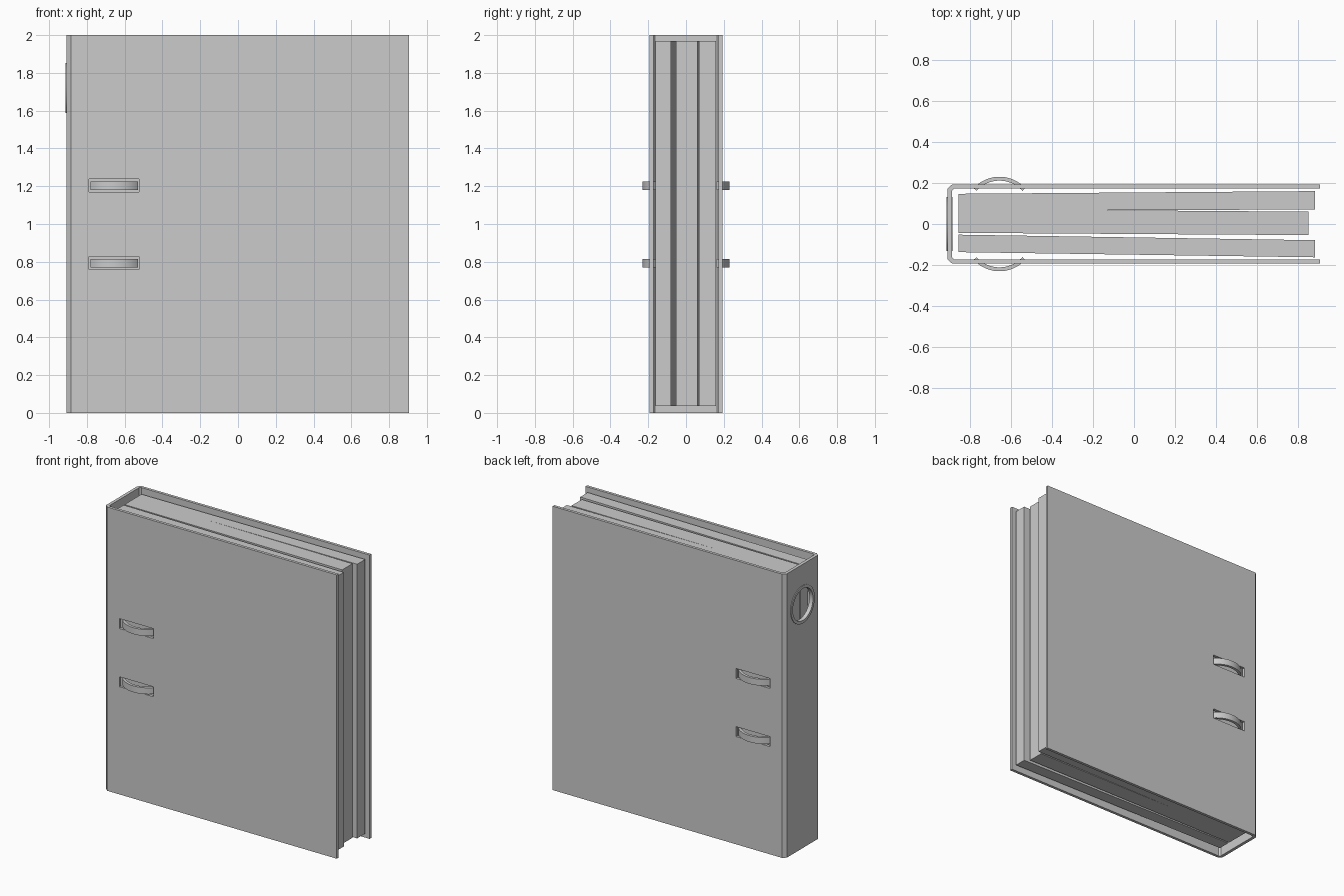
import bpy, bmesh, math

cube = bpy.data.objects.get("Cube")
if cube:
    bpy.data.objects.remove(cube, do_unlink=True)

grey = bpy.data.materials.new("light grey")
grey.use_nodes = True
COLOUR = (0.6, 0.6, 0.6, 1)
grey.diffuse_color = COLOUR
grey.node_tree.nodes["Principled BSDF"].inputs["Base Color"].default_value = COLOUR


def prism(name, outline, z0, z1):
    """Extrude a plan outline from z0 up to z1."""
    bm = bmesh.new()
    face = bm.faces.new([bm.verts.new((x, y, z0)) for x, y in outline])
    top = bmesh.ops.extrude_face_region(bm, geom=[face])["geom"]
    bmesh.ops.translate(bm, vec=(0, 0, z1 - z0),
                        verts=[v for v in top if isinstance(v, bmesh.types.BMVert)])
    bmesh.ops.recalc_face_normals(bm, faces=bm.faces)
    mesh = bpy.data.meshes.new(name)
    bm.to_mesh(mesh)
    bm.free()
    obj = bpy.data.objects.new(name, mesh)
    mesh.materials.append(grey)
    bpy.context.collection.objects.link(obj)
    return obj


def box(name, x0, x1, y0, y1, z0, z1):
    return prism(name, [(x0, y0), (x1, y0), (x1, y1), (x0, y1)], z0, z1)


def smooth(obj):
    bpy.ops.object.select_all(action="DESELECT")
    obj.select_set(True)
    bpy.context.view_layer.objects.active = obj
    bpy.ops.object.shade_smooth_by_angle(angle=math.radians(35))


def cut(target, cutter):
    cutter.hide_render = True
    mod = target.modifiers.new("cut", "BOOLEAN")
    mod.operation = "DIFFERENCE"
    mod.solver = "EXACT"
    mod.object = cutter
    bpy.context.view_layer.objects.active = target
    bpy.ops.object.modifier_apply(modifier=mod.name)
    bpy.data.objects.remove(cutter, do_unlink=True)


# Folded cover: two boards and a spine with chamfered corners
half = [(0.905, 0.193), (-0.885, 0.193), (-0.907, 0.173)]
inner = [(-0.885, 0.163), (-0.875, 0.173), (0.905, 0.173)]
outer_side = half + [(x, -y) for x, y in reversed(half)]
inner_side = [(x, -y) for x, y in reversed(inner)] + inner
cover = prism("cover", outer_side + inner_side, 0, 2)

# Slots through both boards
RING_HEIGHTS = (0.793, 1.203)
for z in RING_HEIGHTS:
    for s in (-1, 1):
        cut(cover, box("slot_cutter", -0.79, -0.525, s * 0.183 - 0.02,
                       s * 0.183 + 0.02, z - 0.034, z + 0.036))

# Finger hole through the spine
HOLE_Z, HOLE_R = 1.72, 0.115
bpy.ops.mesh.primitive_cylinder_add(vertices=48, radius=HOLE_R, depth=0.06,
                                    location=(-0.896, 0, HOLE_Z),
                                    rotation=(0, math.pi / 2, 0))
cut(cover, bpy.context.object)

# Thin rim around the finger hole
rim = bpy.data.meshes.new("finger_hole_rim")
bm = bmesh.new()
rows = []
for i in range(48):
    a = math.tau * i / 48
    rows.append([bm.verts.new((x, r * math.cos(a), HOLE_Z + r * math.sin(a)))
                 for x, r in ((-0.912, 0.112), (-0.912, 0.132), (-0.884, 0.132), (-0.884, 0.112))])
for i, row in enumerate(rows):
    after = rows[(i + 1) % len(rows)]
    for j in range(4):
        k = (j + 1) % 4
        bm.faces.new((row[j], row[k], after[k], after[j]))
bmesh.ops.recalc_face_normals(bm, faces=bm.faces)
bm.to_mesh(rim)
bm.free()
rim.materials.append(grey)
rim_obj = bpy.data.objects.new("finger_hole_rim", rim)
bpy.context.collection.objects.link(rim_obj)
smooth(rim_obj)

# Curved ring bands that bulge out through the slots
R_OUT, R_IN, TIP = 0.169, 0.15, 0.23
for z, level in zip(RING_HEIGHTS, ("lower", "upper")):
    for s, side in ((-1, "front"), (1, "back")):
        angles = [math.radians(-48 + 96 * i / 20) for i in range(21)]
        arc = [(-0.655 + r * math.sin(a), s * (TIP - R_OUT + r * math.cos(a)))
               for r, seq in ((R_OUT, angles), (R_IN, angles[::-1])) for a in seq]
        smooth(prism(f"{side}_{level}_ring", arc, z - 0.023, z + 0.022))

# Paper stacks that fan out toward the open edge
BOTTOM, TOP = 0.036, 1.968
prism("split_paper_stack",
      [(-0.855, 0.147), (0.88, 0.16), (0.88, 0.07), (-0.28, 0.068),
       (0.85, 0.06), (0.85, -0.054), (-0.855, -0.043)], BOTTOM, TOP)
prism("front_paper_stack",
      [(-0.855, -0.052), (0.88, -0.079), (0.88, -0.162), (-0.855, -0.137)], BOTTOM, TOP)
